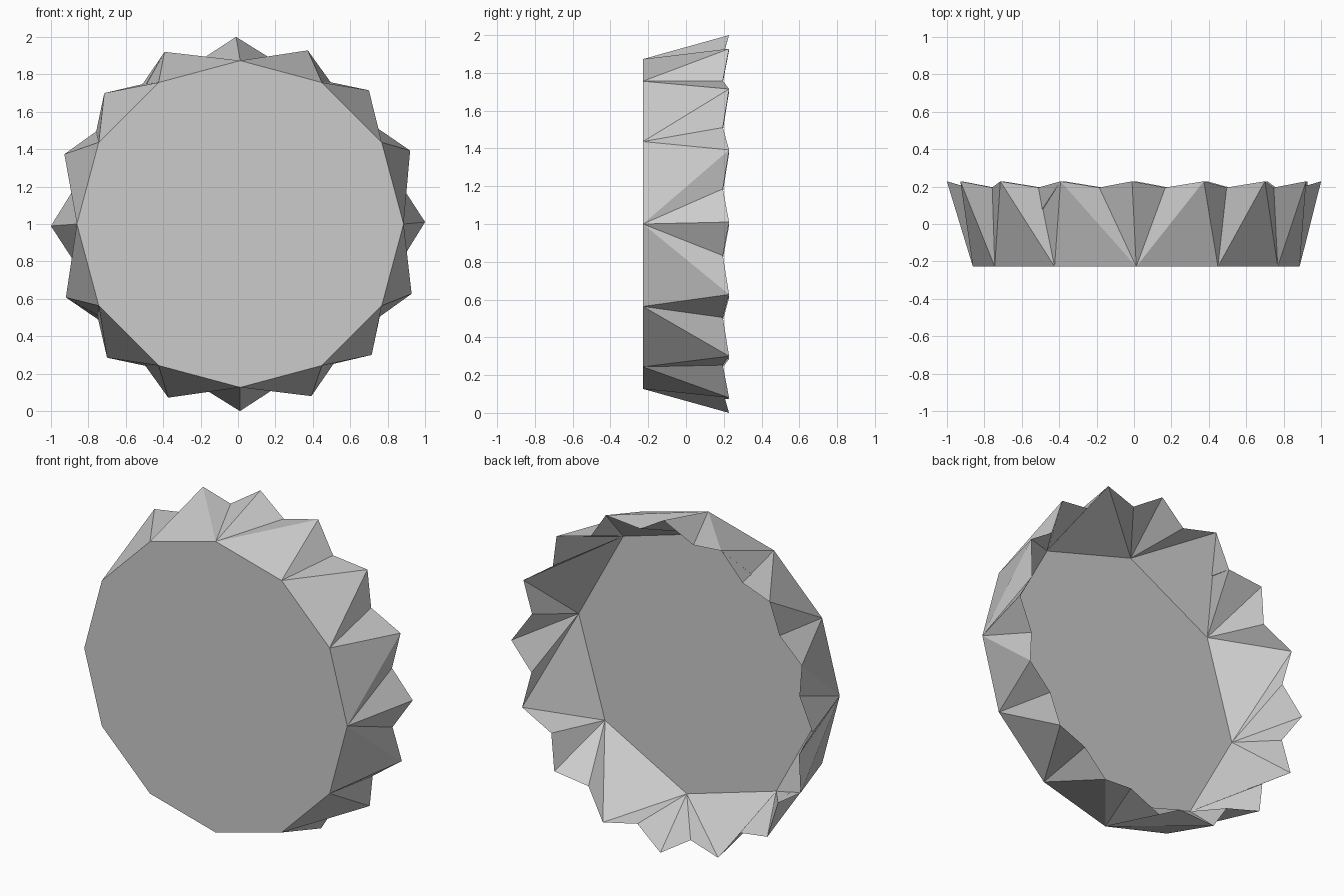
import bpy, bmesh, math

if "Cube" in bpy.data.objects:
    bpy.data.objects.remove(bpy.data.objects["Cube"])

grey = bpy.data.materials.new("light grey metal")
grey.diffuse_color = (0.6, 0.6, 0.6, 1)
grey.use_nodes = True
grey.node_tree.nodes["Principled BSDF"].inputs["Base Color"].default_value = grey.diffuse_color

bm = bmesh.new()


def point(radius, degrees, y, cx=0.0):
    a = math.radians(degrees)
    return bm.verts.new((cx + radius * math.cos(a), y, 1 + radius * math.sin(a)))


def ring(count, radius, start, y, cx=0.0):
    return [point(radius, start + 360 * i / count, y, cx) for i in range(count)]


# Crimped rim: 16 flared tips alternating with 16 shallow valleys
RIM_START, STEP = 0.6, 360 / 32
rim = [point(0.905 if i % 2 else 1.0, RIM_START + i * STEP, 0.195 if i % 2 else 0.228)
       for i in range(32)]


def skirt(base, start, snap):
    """Join a base ring to the rim: one triangle per base edge, fans between them."""
    n = len(base)
    apex = [snap * round((start + 360 * (k + 0.5) / n - RIM_START) / STEP / snap)
            for k in range(n)]
    apex.append(apex[0] + 32)
    for k in range(n):
        nxt = base[(k + 1) % n]
        bm.faces.new((base[k], nxt, rim[apex[k] % 32]))
        for j in range(apex[k], apex[k + 1]):
            bm.faces.new((nxt, rim[(j + 1) % 32], rim[j % 32]))


# Front disc with 12 sides and the outer skirt
front = ring(12, 0.873, 0, -0.228, 0.012)
bm.faces.new(front)
skirt(front, 0, 2)

# Recessed back floor with 8 sides and the inner skirt
floor = ring(8, 0.808, 6.1, -0.13)
bm.faces.new(floor)
skirt(floor, 6.1, 1)

bmesh.ops.recalc_face_normals(bm, faces=bm.faces)
mesh = bpy.data.meshes.new("crimped_cap")
bm.to_mesh(mesh)
bm.free()
mesh.materials.append(grey)
cap = bpy.data.objects.new("crimped_cap", mesh)
bpy.context.collection.objects.link(cap)
